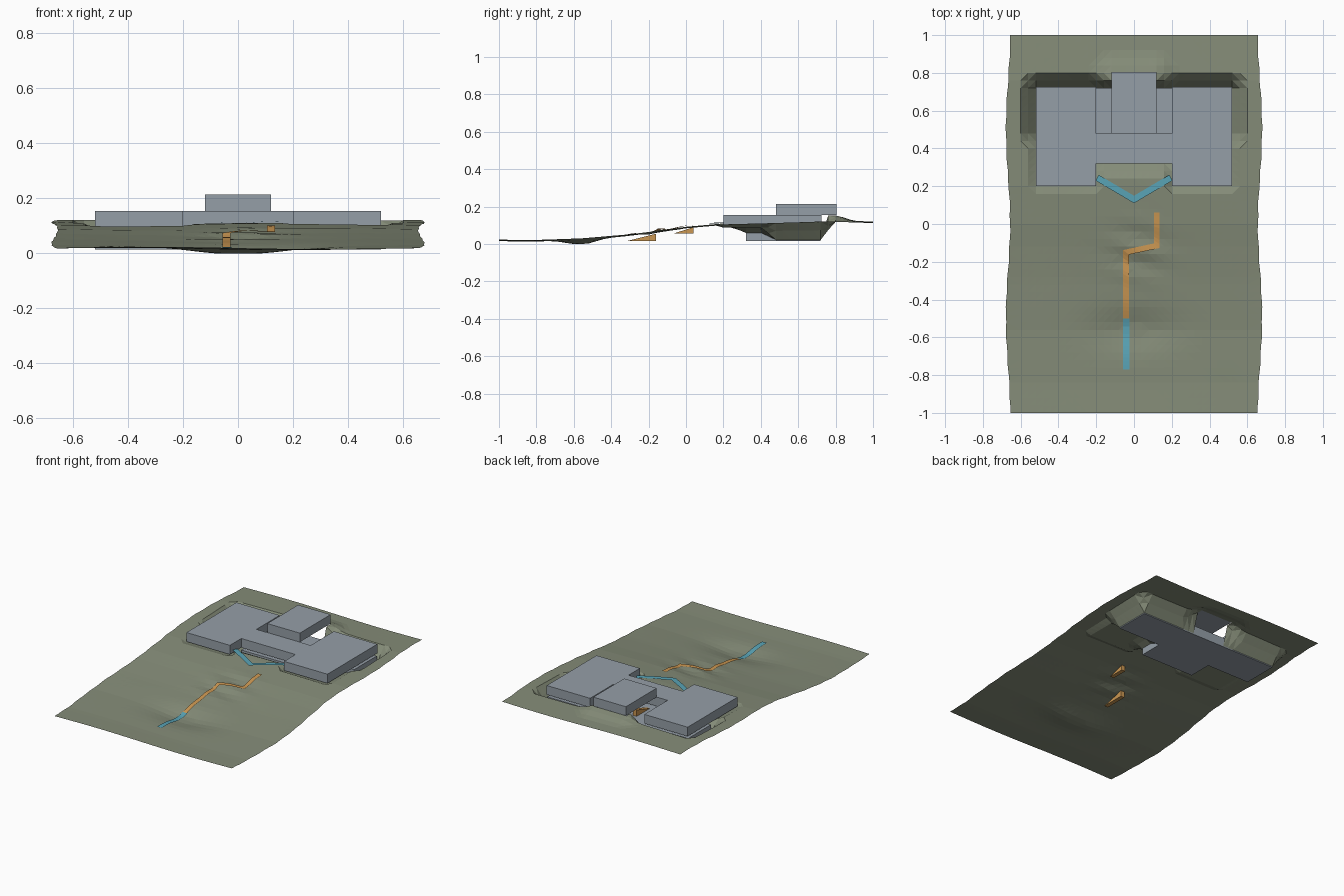
import bpy, bmesh, math
from mathutils import Vector

if "Cube" in bpy.data.objects:
    bpy.data.objects.remove(bpy.data.objects["Cube"])


def material(name, rgb):
    m = bpy.data.materials.new(name)
    m.diffuse_color = (*rgb, 1)
    m.use_nodes = True
    m.node_tree.nodes["Principled BSDF"].inputs["Base Color"].default_value = m.diffuse_color
    return m


GREEN = material("grass green", (0.235, 0.265, 0.19))
GREY = material("blue grey", (0.30, 0.345, 0.39))
ORANGE = material("orange", (0.60, 0.31, 0.085))
BLUE = material("water blue", (0.10, 0.37, 0.47))


def finish(name, bm, mat, fix=True):
    if fix:
        bmesh.ops.recalc_face_normals(bm, faces=bm.faces)
    me = bpy.data.meshes.new(name)
    bm.to_mesh(me)
    bm.free()
    ob = bpy.data.objects.new(name, me)
    bpy.context.collection.objects.link(ob)
    me.materials.append(mat)
    return ob


def extrude_outline(name, outline, z0, z1, mat):
    bm = bmesh.new()
    f = bm.faces.new([bm.verts.new((x, y, z0)) for x, y in outline])
    r = bmesh.ops.extrude_face_region(bm, geom=[f])
    vs = [g for g in r["geom"] if isinstance(g, bmesh.types.BMVert)]
    bmesh.ops.translate(bm, vec=(0, 0, z1 - z0), verts=vs)
    return finish(name, bm, mat)


def mirrored(half):
    return half + [(-x, y) for x, y in reversed(half)]


def wedge(name, x, y0, y1, z0, z1, w=0.028):
    # flight of steps simplified to a ramp with a level base
    bm = bmesh.new()
    rings = [[bm.verts.new((xx, *p)) for p in ((y0, z0), (y1, z0), (y1, z1))]
             for xx in (x - w / 2, x + w / 2)]
    a, b = rings
    bm.faces.new(a)
    bm.faces.new(b)
    for i in range(3):
        j = (i + 1) % 3
        bm.faces.new((a[i], a[j], b[j], b[i]))
    return finish(name, bm, ORANGE)


# ---- ground height ----
PROFILE = [(-1, .02), (-.85, .016), (-.56, .026), (-.3, .048), (-.12, .07),
           (0, .088), (.2, .106), (.5, .117), (.76, .124), (1, .116)]


def rect_dist(x, y, x1, y0, y1):
    return math.hypot(max(abs(x) - x1, 0), max(y0 - y, y - y1, 0))


def lerp(a, b, t):
    return a + (b - a) * max(0, min(1, t))


def height(x, y):
    z = PROFILE[-1][1]
    for (a, za), (b, zb) in zip(PROFILE, PROFILE[1:]):
        if a <= y <= b:
            z = lerp(za, zb, (y - a) / (b - a))
            break
    # shallow valley and broad undulation
    z -= .026 * math.exp(-(x / .22) ** 2 - ((y + .56) / .10) ** 2)
    z += .004 * math.sin(5 * x + 3 * y)
    # roughness where the path climbs
    k = math.exp(-((x - .02) / .14) ** 2 - ((y + .15) / .14) ** 2)
    z += .009 * k * math.sin(38 * y + 9 * x)
    # level bed below the wings, pits around the lower floor
    if .2 <= abs(x) <= .52 and .2 <= y <= .72:
        z = min(z, .088)
    z = lerp(z, .06, 1 - rect_dist(x, y, .2, .32, .48) / .07)
    z = lerp(z, .022, 1 - rect_dist(x, y, .52, .48, .72) / .075)
    # bank rising to the top floor
    if y > .72:
        z = lerp(z, .152, 1.1 - rect_dist(x, y, .12, .48, .8) / .09)
    return max(z, 0)


# ---- terrain sheet, open below the building ----
S = .04
bm = bmesh.new()
grid = {}
for i in range(-16, 17):
    for j in range(-25, 26):
        x, y = i * S, j * S
        if abs(i) == 16:
            x = math.copysign(.667 - .011 * math.cos(2 * math.pi * y)
                              + .002 * math.sin(40 * y), i)
        grid[i, j] = bm.verts.new((x, y, height(x, y)))
HOLES = [(.52, .48, .72), (.2, .32, .48), (.12, .48, .8)]
for i in range(-16, 16):
    for j in range(-25, 25):
        cx, cy = (i + .5) * S, (j + .5) * S
        if any(rect_dist(cx, cy, *h) == 0 for h in HOLES):
            continue
        bm.faces.new((grid[i, j], grid[i + 1, j], grid[i + 1, j + 1], grid[i, j + 1]))
bmesh.ops.delete(bm, geom=[v for v in bm.verts if not v.link_faces], context='VERTS')
bmesh.ops.triangulate(bm, faces=bm.faces[:])
lowest = min(v.co.z for v in bm.verts)
bmesh.ops.translate(bm, vec=(0, 0, -lowest), verts=bm.verts)
finish("terrain", bm, GREEN, fix=False)

# ---- building floors ----
extrude_outline("lower_floor", mirrored([(.2, .32), (.2, .48), (.52, .48), (.52, .72)]),
                .015, .078, GREY)
extrude_outline("main_floor_link", mirrored([(.2, .32), (.2, .48)]), .094, .155, GREY)
for side, name in ((1, "right_wing"), (-1, "left_wing")):
    extrude_outline(name, [(side * x, y) for x, y in
                           ((.2, .2), (.52, .2), (.52, .725), (.2, .725))], .094, .155, GREY)
extrude_outline("top_floor", mirrored([(.12, .48), (.12, .805)]), .155, .215, GREY)


# ---- paths draped on the ground ----
def ribbon(name, points, mat, width=.034):
    bm = bmesh.new()
    pts = [Vector(p) for p in points]
    rows = []
    for k, p in enumerate(pts):
        # mitred joint between neighbouring stretches
        dirs = []
        if k > 0:
            dirs.append((p - pts[k - 1]).normalized())
        if k < len(pts) - 1:
            dirs.append((pts[k + 1] - p).normalized())
        t = sum(dirs, Vector((0, 0))).normalized()
        n = Vector((-t.y, t.x))
        half = n * (width / 2 / max(.4, t.dot(dirs[0])))
        rows.append((p - half, p + half))
    last = None
    for r0, r1 in zip(rows, rows[1:]):
        steps = max(1, round((r1[0] - r0[0]).length / .02))
        for s in range(steps + 1):
            if s == 0 and last:
                continue
            ends = [a.lerp(b, s / steps) for a, b in zip(r0, r1)]
            z = max(height(*(ends[0] * (1 - f) + ends[1] * f)) for f in (0, .5, 1))
            cur = [bm.verts.new((*e, z - lowest + .006)) for e in ends]
            if last:
                bm.faces.new((last[0], cur[0], cur[1], last[1]))
            last = cur
    return finish(name, bm, mat, fix=False)


ribbon("lower_path", [(-.04, -.77), (-.04, -.5)], BLUE)
ribbon("stair_path", [(-.042, -.5), (-.042, -.15), (.12, -.115), (.12, .06)], ORANGE, .03)
ribbon("forecourt_path", [(-.195, .245), (0, .13), (.195, .245)], BLUE)

# ---- step bases ----
wedge("lower_steps", -.042, -.32, -.16, .015, .055)
wedge("upper_steps", .12, -.07, .04, .055, .09)
wedge("courtyard_steps", -.07, .5, .64, .078, .12)
